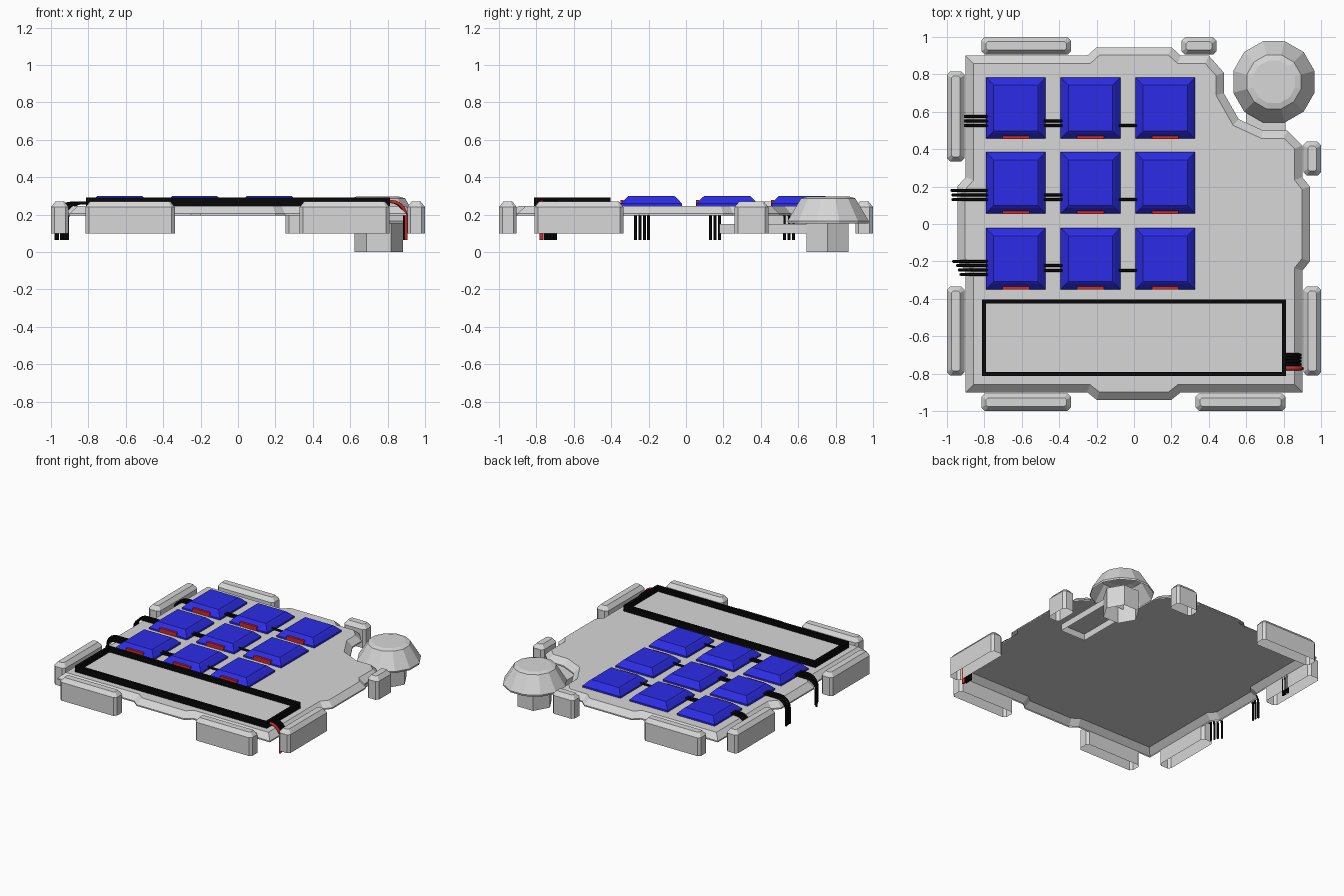
import bpy, bmesh, math
from mathutils import Vector

if "Cube" in bpy.data.objects:
    bpy.data.objects.remove(bpy.data.objects["Cube"])


def material(name, r, g, b):
    m = bpy.data.materials.new(name)
    m.diffuse_color = (r, g, b, 1)
    m.use_nodes = True
    m.node_tree.nodes["Principled BSDF"].inputs["Base Color"].default_value = m.diffuse_color
    return m


GREY = material("light grey", 0.68, 0.68, 0.68)
BLUE = material("panel blue", 0.025, 0.025, 0.8)
BLACK = material("cable black", 0.002, 0.002, 0.002)
RED = material("signal red", 0.65, 0.02, 0.02)


def loft(name, rings, mat, bottom=False):
    """Skin a stack of counter-clockwise rings, bottom first; shells are open below by default."""
    bm = bmesh.new()
    vs = [[bm.verts.new(p) for p in ring] for ring in rings]
    n = len(vs[0])
    for a, b in zip(vs, vs[1:]):
        for i in range(n):
            j = (i + 1) % n
            bm.faces.new((a[i], a[j], b[j], b[i]))
    if bottom:
        bm.faces.new(vs[0][::-1])
    bm.faces.new(vs[-1])
    me = bpy.data.meshes.new(name)
    bm.to_mesh(me)
    bm.free()
    me.materials.append(mat)
    ob = bpy.data.objects.new(name, me)
    bpy.context.collection.objects.link(ob)
    return ob


def rect(x0, x1, y0, y1, z, cut=0.0, inset=0.0):
    """Rectangle ring, with cut corners when cut > 0."""
    x0, x1, y0, y1 = x0 + inset, x1 - inset, y0 + inset, y1 - inset
    c = cut
    if not c:
        return [(x0, y0, z), (x1, y0, z), (x1, y1, z), (x0, y1, z)]
    return [(x0 + c, y0, z), (x1 - c, y0, z), (x1, y0 + c, z), (x1, y1 - c, z),
            (x1 - c, y1, z), (x0 + c, y1, z), (x0, y1 - c, z), (x0, y0 + c, z)]


def box(name, x0, x1, y0, y1, z0, z1, mat):
    return loft(name, [rect(x0, x1, y0, y1, z0), rect(x0, x1, y0, y1, z1)], mat)


def turned(name, cx, cy, profile, sides, mat, turn=0.0):
    """Stack of regular polygons from (radius, height) pairs."""
    rings = [[(cx + r * math.cos(turn + math.tau * i / sides),
               cy + r * math.sin(turn + math.tau * i / sides), z)
              for i in range(sides)] for r, z in profile]
    return loft(name, rings, mat)


def offset(poly, d):
    """Move a counter-clockwise outline inwards by d with mitred corners."""
    out = []
    for i, p in enumerate(poly):
        p, a, b = Vector(p), Vector(poly[i - 1]), Vector(poly[(i + 1) % len(poly)])
        e, f = (p - a).normalized(), (b - p).normalized()
        n1, n2 = Vector((-e.y, e.x)), Vector((-f.y, f.x))
        out.append(p + (n1 + n2) * d / (1 + n1.dot(n2)))
    return out


def wires(name, paths, mat, radius=0.008):
    cu = bpy.data.curves.new(name, 'CURVE')
    cu.dimensions = '3D'
    cu.bevel_depth = radius
    cu.bevel_resolution = 1
    cu.use_fill_caps = True
    for path in paths:
        s = cu.splines.new('POLY')
        s.points.add(len(path) - 1)
        for pt, co in zip(s.points, path):
            pt.co = (*co, 1)
    cu.materials.append(mat)
    ob = bpy.data.objects.new(name, cu)
    bpy.context.collection.objects.link(ob)


def drop_path(x0, x1, y, z0, z1):
    """Leaves sideways from x0, arcs over and hangs down at x1."""
    s = 1 if x1 > x0 else -1
    r = min(0.08, abs(x1 - x0))
    arc = [(x1 - s * r + s * r * math.sin(a), y, z0 - r + r * math.cos(a))
           for a in (math.pi / 2 * k / 5 for k in range(6))]
    return [(x0, y, z0)] + arc + [(x1, y, z1)]


# Base plate: open shell with side bulges and a notch around the dish
outline = [(-0.9, -0.9), (-0.25, -0.9), (-0.2, -0.94), (0.2, -0.94), (0.25, -0.9), (0.9, -0.9),
           (0.9, -0.25), (0.94, -0.2), (0.94, 0.2), (0.9, 0.25), (0.9, 0.42), (0.82, 0.5),
           (0.69, 0.5), (0.56, 0.56), (0.48, 0.70), (0.48, 0.81), (0.40, 0.90), (0.25, 0.9),
           (0.2, 0.945), (-0.2, 0.945), (-0.25, 0.9), (-0.9, 0.9), (-0.9, 0.25),
           (-0.945, 0.2), (-0.945, -0.2), (-0.9, -0.25)]
top = offset(outline, 0.042)
loft("base_plate", [[(x, y, 0.195) for x, y in outline],
                    [(x, y, 0.205) for x, y in outline],
                    [(p.x, p.y, 0.245) for p in top]], GREY)

# Bumpers around the rim
for i, (x0, x1, y0, y1) in enumerate([
        (-0.815, -0.338, -1.0, -0.905), (0.33, 0.81, -1.0, -0.905),
        (-0.815, -0.338, 0.905, 1.0), (0.255, 0.44, 0.905, 1.0),
        (-1.0, -0.905, -0.81, -0.335), (-1.0, -0.905, 0.335, 0.815),
        (0.905, 1.0, -0.81, -0.335), (0.905, 1.0, 0.26, 0.44)]):
    loft(f"bumper_{i + 1}", [rect(x0, x1, y0, y1, 0.10, 0.018),
                             rect(x0, x1, y0, y1, 0.24, 0.018),
                             rect(x0, x1, y0, y1, 0.27, 0.010, 0.024)], GREY)

# Blue panels with a red tab on each front edge
ROWS, COLS = (0.62, 0.22, -0.185), (-0.632, -0.232, 0.167)
for r, cy in enumerate(ROWS):
    for c, cx in enumerate(COLS):
        x0, x1, y0, y1 = cx - 0.16, cx + 0.16, cy - 0.164, cy + 0.164
        loft(f"panel_{r}_{c}", [rect(x0, x1, y0, y1, 0.245),
                                rect(x0, x1, y0, y1, 0.258),
                                rect(x0, x1, y0, y1, 0.29, 0, 0.03),
                                rect(x0, x1, y0, y1, 0.30, 0, 0.042)], BLUE)
        box(f"red_tab_{r}_{c}", cx - 0.072, cx + 0.072, y0 - 0.002, y0 + 0.014, 0.247, 0.278, RED)

# Cables linking the panels and hanging over the left edge
row_wires = [((0.575, 0.55, 0.526), (-0.91, -0.91, -0.91), 0.526),
             ((0.18, 0.155, 0.13), (-0.975, -0.97, -0.97), 0.13),
             ((-0.2, -0.222, -0.246, -0.27), (-0.965, -0.945, -0.935, -0.925), -0.248)]
for r, (ys, ends, base) in enumerate(row_wires):
    paths = [drop_path(-0.77, x, y, 0.262, 0.065) for y, x in zip(ys, ends)]
    paths += [[(-0.49, base + d, 0.262), (-0.37, base + d, 0.262)] for d in (0.0, 0.026)]
    paths.append([(-0.09, base, 0.262), (0.02, base, 0.262)])
    wires(f"cables_row_{r + 1}", paths, BLACK)

# Long front panel: black frame lying on the plate
FX, FY0, FY1, W = 0.813, -0.813, -0.403, 0.022
box("frame_front", -FX, FX, FY0, FY0 + W, 0.245, 0.29, BLACK)
box("frame_back", -FX, FX, FY1 - W, FY1, 0.245, 0.29, BLACK)
for side, x in (("left", -FX), ("right", FX - W)):
    box("frame_" + side, x, x + W, FY0 + W, FY1 - W, 0.245, 0.29, BLACK)
box("frame_field", -FX + W, FX - W, FY0 + W, FY1 - W, 0.245, 0.252, GREY)

# Cable bundle at the right end of the frame
wires("frame_cables_black", [drop_path(0.80, 0.89, y, 0.27, 0.065)
                             for y in (-0.70, -0.717, -0.734, -0.751)], BLACK, 0.009)
wires("frame_cable_red", [drop_path(0.80, 0.898, -0.772, 0.27, 0.065)], RED, 0.01)

# Dish on a hexagonal post, held by a hollow arm under the plate
turned("dish", 0.748, 0.76, [(0.222, 0.152), (0.225, 0.165), (0.15, 0.287), (0.118, 0.296)],
       12, GREY, math.pi / 12)
turned("dish_post", 0.752, 0.757, [(0.13, 0.0), (0.13, 0.16)], 6, GREY)
box("dish_arm", 0.60, 0.81, 0.18, 0.68, 0.10, 0.15, GREY)
